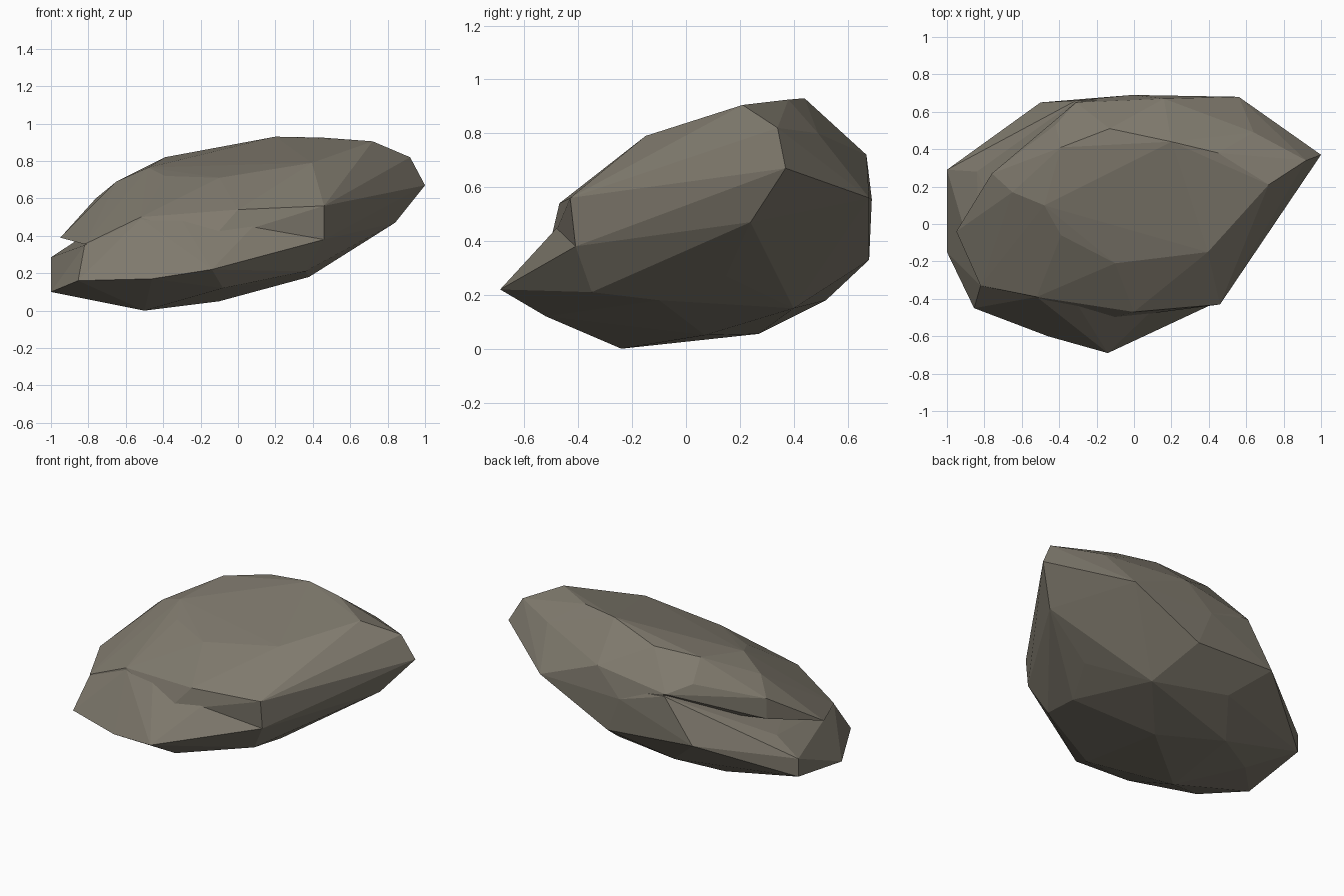
import bpy, bmesh

if "Cube" in bpy.data.objects:
    bpy.data.objects.remove(bpy.data.objects["Cube"])

stone = bpy.data.materials.new("warm grey stone")
stone.diffuse_color = (0.215, 0.195, 0.155, 1)
stone.use_nodes = True
stone.node_tree.nodes["Principled BSDF"].inputs["Base Color"].default_value = stone.diffuse_color


def hull_block(name, points):
    """A faceted stone slab: the convex hull round its corner points."""
    bm = bmesh.new()
    for p in points:
        bm.verts.new(p)
    bmesh.ops.convex_hull(bm, input=bm.verts)
    loose = [v for v in bm.verts if not v.link_faces]
    bmesh.ops.delete(bm, geom=loose, context='VERTS')
    # merge nearly coplanar triangles into broad facets
    bmesh.ops.dissolve_limit(bm, angle_limit=0.03, verts=bm.verts, edges=bm.edges)
    bmesh.ops.triangulate(bm, faces=bm.faces)
    bmesh.ops.recalc_face_normals(bm, faces=bm.faces)
    me = bpy.data.meshes.new(name)
    bm.to_mesh(me)
    bm.free()
    me.materials.append(stone)
    ob = bpy.data.objects.new(name, me)
    bpy.context.collection.objects.link(ob)
    return ob


# Upper slab: tilted, rising to the right, overhanging at the back left
upper = hull_block("upper_slab", [
    # right end
    (1, .37, .67), (.92, .34, .82), (.72, .21, .905), (.46, -.43, .56), (.46, -.41, .38),
    # top
    (.395, -.15, .79), (.45, .38, .925), (.2, .44, .93), (-.13, .51, .86), (-.39, .41, .82),
    (-.1, -.21, .71), (-.39, -.06, .72), (-.48, .1, .765), (-.65, .17, .69),
    # back
    (.64, .49, .8), (.16, .67, .72), (.56, .68, .56), (-.01, .69, .555), (-.06, .62, .74),
    (-.31, .65, .65), (-.42, .53, .70),
    # left lip and front
    (-.76, .27, .6), (-.76, .27, .47), (-.95, -.04, .39), (-.82, -.33, .355),
    (-.52, -.39, .5), (-.31, -.41, .525), (0, -.47, .54), (-.15, -.51, .37),
])

# Lower block: wider at the front and left, with the keel-like underside
lower = hull_block("rock", [
    # front and left rim
    (-.14, -.69, .22), (-.46, -.6, .17), (-.855, -.45, .16), (.46, -.41, .38),
    (-1, -.15, .1), (-1, .29, .17), (-1, .29, .285), (-.82, -.33, .35),
    # front rising into the upper slab
    (-.17, -.55, .34), (-.31, -.42, .5), (-.52, -.39, .49), (.1, -.46, .47),
    # right tip and back rim
    (1, .37, .67), (.84, .24, .47), (.56, .68, .56), (-.01, .69, .555), (.08, .68, .33),
    (-.5, .65, .37), (-.84, .28, .39), (-.31, .66, .64),
    # underside
    (-.08, -.52, .12), (.36, -.35, .21), (.5, .15, .27), (.38, -.1, .18), (.2, .4, .15),
    (-.28, .52, .18), (-.47, .27, .055), (-.5, -.24, 0), (-.1, .07, .05), (-.76, .1, .06),
])

# Fuse both blocks into one stone
fuse = lower.modifiers.new("fuse", 'BOOLEAN')
fuse.operation = 'UNION'
fuse.solver = 'EXACT'
fuse.object = upper
bpy.context.view_layer.update()
dg = bpy.context.evaluated_depsgraph_get()
lower.data = bpy.data.meshes.new_from_object(lower.evaluated_get(dg))
lower.modifiers.clear()
bpy.data.objects.remove(upper)
